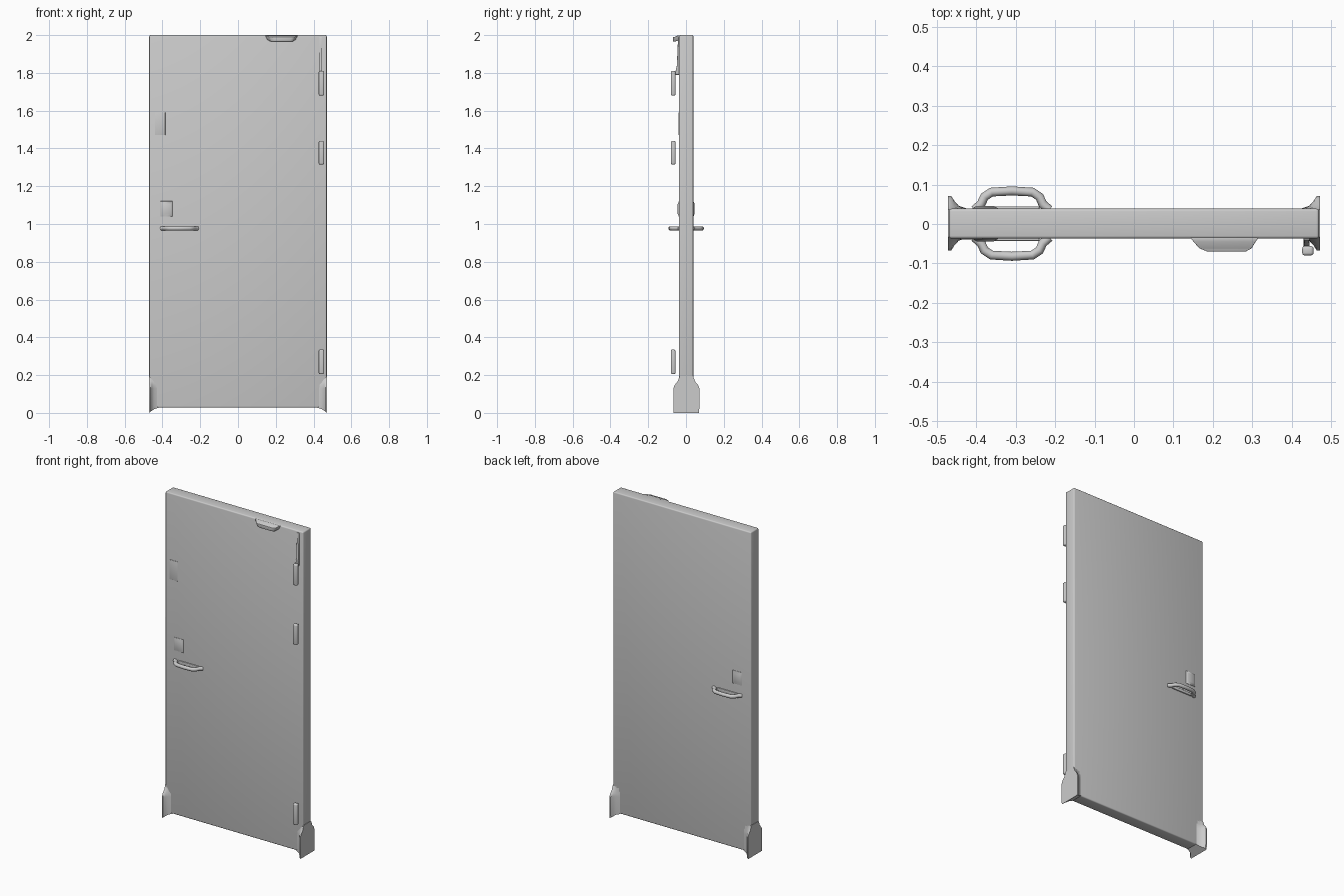
import bpy, bmesh, math

default = bpy.data.objects.get("Cube")
if default:
    bpy.data.objects.remove(default, do_unlink=True)

COLOUR = (0.6, 0.6, 0.6, 1)
grey = bpy.data.materials.new("plain_grey")
grey.use_nodes = True
grey.diffuse_color = COLOUR
shader = grey.node_tree.nodes["Principled BSDF"]
shader.inputs["Base Color"].default_value = COLOUR
shader.inputs["Roughness"].default_value = 0.6


def finish(obj, bevel=0.0):
    """Give an object its colour, optional bevel and smooth shading."""
    obj.data.materials.append(grey)
    bpy.ops.object.select_all(action="DESELECT")
    obj.select_set(True)
    bpy.context.view_layer.objects.active = obj
    if bevel:
        mod = obj.modifiers.new("rounded_edges", "BEVEL")
        mod.width, mod.segments = bevel, 3
        bpy.ops.object.modifier_apply(modifier=mod.name)
    bpy.ops.object.shade_smooth_by_angle(angle=math.radians(40))
    return obj


def mesh_object(name, bm, bevel=0.0):
    bmesh.ops.recalc_face_normals(bm, faces=bm.faces)
    mesh = bpy.data.meshes.new(name)
    bm.to_mesh(mesh)
    bm.free()
    obj = bpy.data.objects.new(name, mesh)
    bpy.context.collection.objects.link(obj)
    return finish(obj, bevel)


def box(name, xs, ys, zs, bevel=0.0):
    bm = bmesh.new()
    bmesh.ops.create_cube(bm, size=1)
    for v in bm.verts:
        v.co = [(lo + hi) / 2 + c * (hi - lo) for c, (lo, hi) in zip(v.co, (xs, ys, zs))]
    return mesh_object(name, bm, bevel)


def loft(name, rings, bevel=0.0):
    """Skin a list of equal-length point rings and cap both ends."""
    bm = bmesh.new()
    loops = [[bm.verts.new(p) for p in ring] for ring in rings]
    count = len(loops[0])
    for a, b in zip(loops, loops[1:]):
        for i in range(count):
            j = (i + 1) % count
            bm.faces.new((a[i], a[j], b[j], b[i]))
    bm.faces.new(loops[0])
    bm.faces.new(loops[-1])
    return mesh_object(name, bm, bevel)


# Door leaf
FRONT, BACK = -0.037, 0.039
box("door_panel", (-0.47, 0.47), (FRONT, BACK), (0.028, 2.0), 0.007)


# Flared shoes at the bottom corners
def shoe_ring(side, z, depth, bottom=False):
    half = [(0.472, depth), (0.464, depth)]
    for x, t in ((0.456, 0.62), (0.445, 0.25), (0.42, 0)):
        half.append((x, 0.036 + (depth - 0.036) * t))
    outline = half + [(x, -y) for x, y in reversed(half)]
    ring = []
    for x, y in outline:
        lift = 0.028 * min(1, (0.472 - x) / 0.04) if bottom else 0
        ring.append((side * x, y + 0.002, z + lift))
    return ring


for side, label in ((1, "left"), (-1, "right")):
    levels = ((0.035, 0.069), (0.13, 0.069), (0.148, 0.062), (0.165, 0.047), (0.195, 0.035))
    loft(label + "_shoe", [shoe_ring(side, 0.0, 0.067, True)]
         + [shoe_ring(side, z, d) for z, d in levels])

# Pull handles and lock plates on both faces
for face, sign, label in ((FRONT, -1, "front"), (BACK, 1, "back")):
    curve = bpy.data.curves.new(label + "_handle", "CURVE")
    curve.dimensions = "3D"
    curve.bevel_depth, curve.bevel_resolution = 0.0115, 3
    curve.use_fill_caps = True
    path = ((0.095, -0.003), (0.078, 0.012), (0.07, 0.03), (0.052, 0.042), (0, 0.045))
    path = [(-x, y) for x, y in path] + [p for p in reversed(path[:-1])]
    spline = curve.splines.new("POLY")
    spline.points.add(len(path) - 1)
    for point, (x, out) in zip(spline.points, path):
        point.co = (x - 0.31, face + sign * out, 0.977, 1)
    handle = bpy.data.objects.new(label + "_handle", curve)
    bpy.context.collection.objects.link(handle)
    bpy.ops.object.select_all(action="DESELECT")
    handle.select_set(True)
    bpy.context.view_layer.objects.active = handle
    bpy.ops.object.convert(target="MESH")
    finish(bpy.context.object)

    box(label + "_handle_base", (-0.38, -0.24), sorted((face - sign * 0.004, face + sign * 0.006)),
        (0.968, 0.986), 0.002)

    # Lock plate tapering into the face
    def plate_ring(half_x, half_z, out):
        return [(-0.378 + a * half_x, face + sign * out, 1.08 + b * half_z)
                for a, b in ((-1, -1), (1, -1), (1, 1), (-1, 1))]
    loft(label + "_lock_plate", [plate_ring(0.034, 0.042, -0.003), plate_ring(0.032, 0.04, 0.001),
                                 plate_ring(0.022, 0.025, 0.007)])

# Shallow label plate
box("upper_plate", (-0.44, -0.385), (FRONT - 0.002, FRONT + 0.004), (1.47, 1.59), 0.001)

# Hinge barrels standing off the front face
for label, low, high in (("top", 1.68, 1.81), ("middle", 1.315, 1.44), ("bottom", 0.205, 0.335)):
    box(label + "_hinge", (0.427, 0.456), (-0.08, -0.056), (low, high), 0.007)

# Rod above the top hinge
rings = []
for z, out in ((1.79, 0.022), (1.84, 0.011), (1.93, 0.008), (1.99, 0.004)):
    rings.append([(0.431, FRONT + 0.004, z), (0.431, FRONT - out, z),
                  (0.446, FRONT - out, z), (0.446, FRONT + 0.004, z)])
loft("hinge_rod", rings, 0.002)

# Closer on the top edge: tapered towards the front
rings = []
for y, left, right, low in ((FRONT + 0.005, 0.14, 0.32, 1.978), (-0.045, 0.15, 0.31, 1.97),
                            (-0.062, 0.165, 0.3, 1.965), (-0.07, 0.185, 0.285, 1.968)):
    top = 1.998 if y > -0.05 else 1.99
    rings.append([(left, y, top), (left + 0.012, y, low), (right - 0.012, y, low), (right, y, top)])
loft("top_closer", rings, 0.003)
